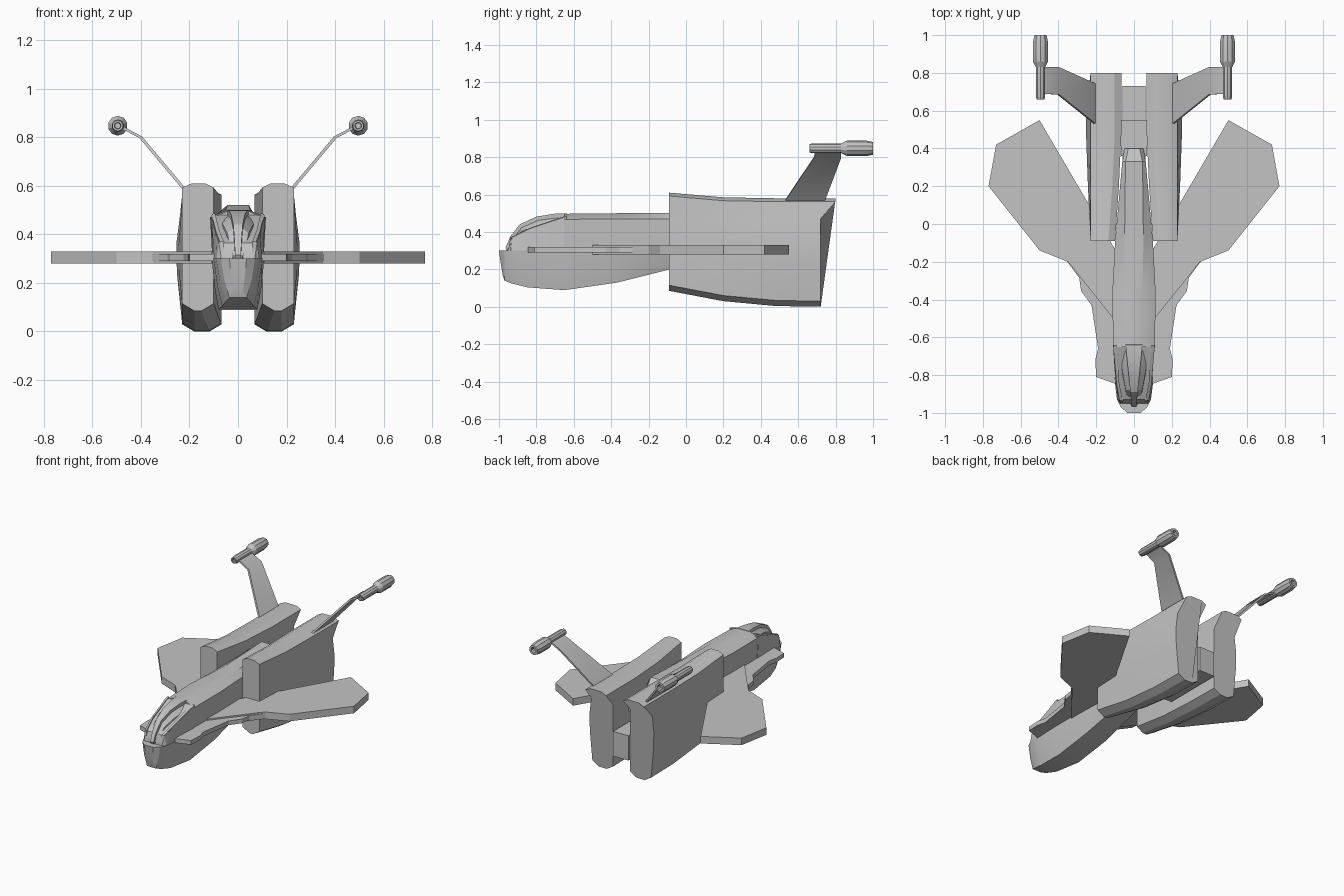
import bpy, bmesh, math
from mathutils import Vector

cube = bpy.data.objects.get("Cube")
if cube:
    bpy.data.objects.remove(cube, do_unlink=True)

grey = bpy.data.materials.new("plain grey")
grey.use_nodes = True
COLOUR = (0.55, 0.55, 0.55, 1)
grey.diffuse_color = COLOUR
grey.node_tree.nodes["Principled BSDF"].inputs["Base Color"].default_value = COLOUR
parts = []


def finish(name, bm, mirror=False):
    """Turn a bmesh into a named object, optionally mirrored across x."""
    bmesh.ops.remove_doubles(bm, verts=bm.verts, dist=0.0005)
    bmesh.ops.recalc_face_normals(bm, faces=bm.faces)
    mesh = bpy.data.meshes.new(name)
    bm.to_mesh(mesh)
    bm.free()
    obj = bpy.data.objects.new(name, mesh)
    bpy.context.collection.objects.link(obj)
    mesh.materials.append(grey)
    if mirror:
        mod = obj.modifiers.new("mirror", 'MIRROR')
        mod.use_mirror_merge = False
    parts.append(obj)
    return obj


def loft(name, rings, mirror=False):
    """Skin a list of closed rings and cap both ends."""
    bm = bmesh.new()
    loops = [[bm.verts.new(p) for p in ring] for ring in rings]
    for a, b in zip(loops, loops[1:]):
        for i in range(len(a)):
            j = (i + 1) % len(a)
            bm.faces.new((a[i], a[j], b[j], b[i]))
    bm.faces.new(loops[0])
    bm.faces.new(loops[-1])
    return finish(name, bm, mirror)


def both_sides(half):
    """Close a half section (x > 0) into a symmetric ring."""
    return half + [(-x, y, z) for x, y, z in reversed(half)]


def slab(name, outline, z0, z1):
    return loft(name, [[(x, y, z) for x, y in outline] for z in (z0, z1)], True)


# Lower hull: y, rim half width, keel half width, keel height
RIM = 0.3
hull = [(-1.0, .035, .02, .17), (-.97, .07, .035, .14), (-.93, .09, .05, .125),
        (-.85, .1, .065, .105), (-.65, .108, .08, .09), (-.37, .108, .08, .13),
        (-.09, .1, .07, .2), (.4, .055, .05, .3)]
rings = []
for y, rim, keel, z in hull:
    rake = .02 if y == -1 else 0
    rings.append(both_sides([(rim, y, RIM), (rim * .6 + keel * .4, y + rake * .5, RIM * .45 + z * .55),
                             (keel, y + rake, z - .001)]))
loft("lower_hull", rings)

# Upper fuselage running back between the engine pods
rings = []
for y, shoulder, flat, low, top in [(-.65, .11, .04, .1, .497), (-.37, .115, .045, .105, .5),
                                    (-.09, .1, .05, .1, .5), (.33, .062, .045, .06, .52),
                                    (.4, .05, .03, .05, .46)]:
    rings.append(both_sides([(flat, y, top), (shoulder, y, top - .03), (low, y, RIM - .01)]))
loft("upper_fuselage", rings)

# Cockpit sides, below the windows
rings = []
for y, rim, top, upper in [(-.95, .075, .31, .07), (-.93, .088, .365, .078),
                           (-.85, .098, .405, .092), (-.65, .105, .48, .11)]:
    rings.append(both_sides([(upper, y, top), (rim, y, RIM - .005)]))
loft("cockpit_sides", rings)

# Recessed window shell with a raised middle frame
arch = [(-.965, .02, .305), (-.94, .04, .365), (-.89, .055, .43),
        (-.8, .075, .472), (-.7, .09, .488), (-.64, .1, .49)]
loft("window_shell", [both_sides([(w * .35, y + .01, z - .008), (w * .8, y + .01, RIM + (z - RIM) * .8),
                                  (w, y + .01, RIM - .005)]) for y, w, z in arch])
loft("middle_frame", [both_sides([(.012 + (y + .965) * .1, y, z + .01),
                                  (.012 + (y + .965) * .1, y + .02, z - .03)]) for y, w, z in arch])

# Side rails from the roof corner down along the windows
loft("window_rail", [[(x, y, z), (x + .014, y, z - .004), (x + .014, y, z - .024), (x, y, z - .02)]
                     for x, y, z in [(.094, -.64, .487), (.078, -.84, .42), (.06, -.935, .372)]], True)
loft("window_post", [[(x, y, z), (x + .02, y + .01, z), (x + .02, y + .04, z), (x, y + .03, z)]
                     for x, y, z in [(.062, -.95, RIM - .005), (.057, -.94, .37)]], True)

# Engine pods: y, inner x, outer x, bottom, top, side bulge
rings = []
for y, xi, xo, zb, zt, b in [(-.09, .1, .23, .085, .61, 0), (.2, .08, .23, .03, .585, .014),
                             (.48, .067, .23, .004, .58, .024), (.72, .067, .23, 0, .58, .022)]:
    over = .08 if y == .72 else 0
    rings.append([(xi, y, zb + .03), (xi + .05, y, zb), (xo - .05, y, zb), (xo, y, zb + .03),
                  (xo + b * .9, y, .24), (xo + b, y, .36), (xo + b * .4, y, .47),
                  (xo, y + over, zt - .018), (xo - .04, y + over, zt), (xi + .035, y + over, zt),
                  (xi, y + over, zt - .018), (xi, y, .47)])
loft("engine_pod", rings, True)

# Tail block and bridge in the slot between the pods
for name, y0, y1, z0, z1, w in [("tail_block", .3, .73, .11, .285, .06),
                                ("pod_bridge", .36, .55, .36, .43, .07)]:
    loft(name, [both_sides([(w, y, z1), (w, y, z0)]) for y in (y0, y1)])

# Main wing and thinner front strake
slab("wing", [(.5, .55), (.73, .42), (.77, .2), (.5, -.14), (.35, -.2), (.11, -.5),
              (.05, -.5), (.05, -.22)], .28, .33)
slab("strake", [(.36, -.19), (.29, -.285), (.28, -.355), (.225, -.43), (.19, -.66), (.205, -.72),
                (.2, -.81), (.1, -.845), (.05, -.84), (.05, -.2)], .29, .32)

# Tilted fin plates carrying the guns
T = .011
loft("fin_plate", [[(x, y0, z), (x + T, y0, z - T * .6), (x + T, y1, z - T * .6), (x, y1, z)]
                   for x, y0, y1, z in [(.195, .525, .74, .565), (.395, .685, .83, .803),
                                        (.485, .69, .83, .85)]], True)

# Guns: lathe profile along y, hollow at both ends
SIDES = 10
profile = [(.68, .012), (.66, .014), (.66, .022), (.675, .026), (.83, .026), (.86, .041),
           (.965, .041), (1.0, .034), (1.0, .02), (.975, .015)]
loft("gun", [[(.495 + r * math.cos(a), y, .847 + r * math.sin(a))
              for a in (2 * math.pi * (i + .5) / SIDES for i in range(SIDES))]
             for y, r in profile], True)

# Smooth the gently curved surfaces, keep real edges crisp
bpy.ops.object.select_all(action='DESELECT')
for obj in parts:
    obj.select_set(True)
bpy.context.view_layer.objects.active = parts[0]
bpy.ops.object.shade_smooth_by_angle(angle=math.radians(25))
